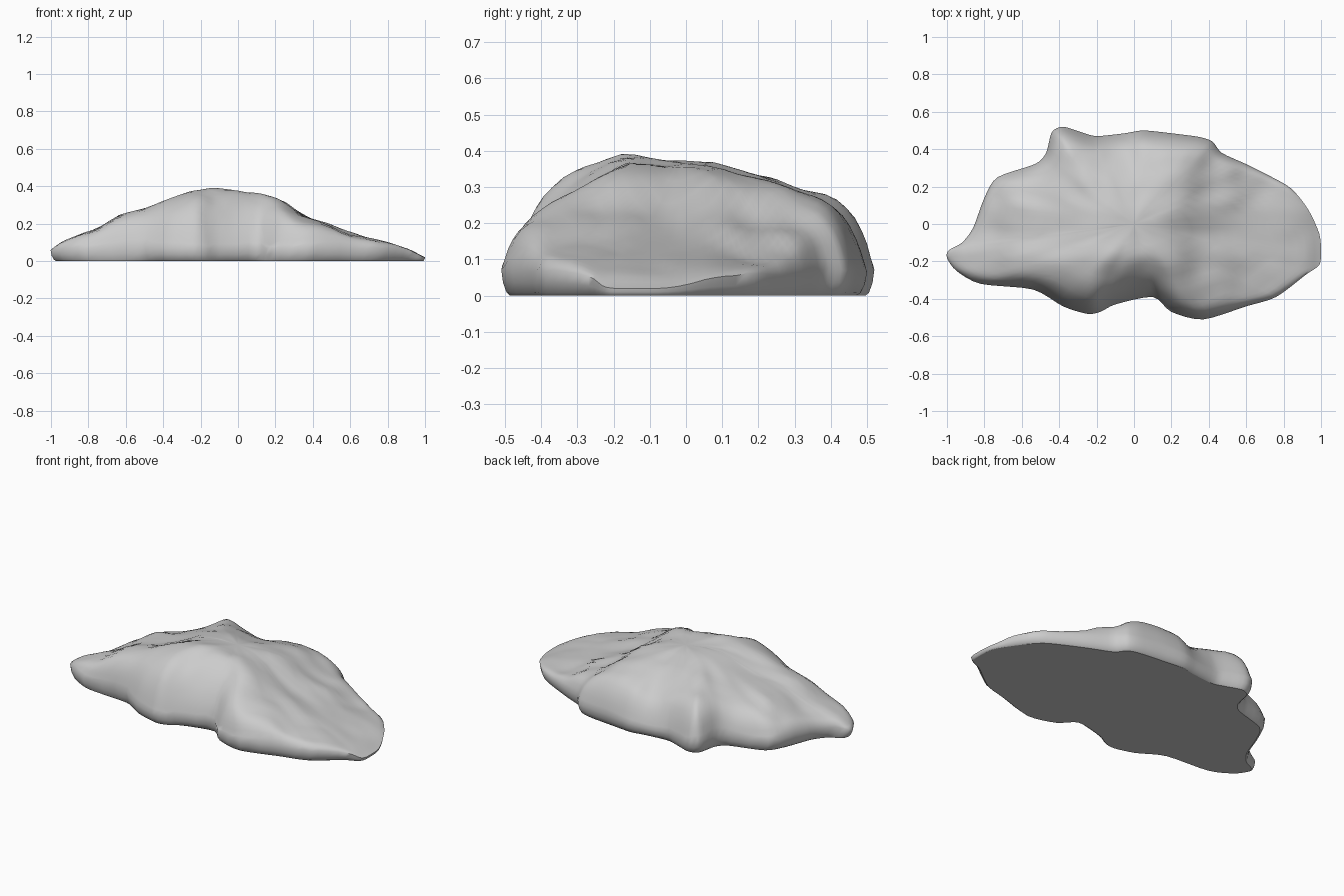
import bpy, bmesh, math
from mathutils import Vector, noise

if "Cube" in bpy.data.objects:
    bpy.data.objects.remove(bpy.data.objects["Cube"])

# Plan outline, anticlockwise from the right tip
OUTLINE = [(1, -.15), (.99, -.05), (.93, .08), (.84, .19), (.72, .26), (.6, .32), (.47, .38),
           (.42, .44), (.35, .465), (.2, .485), (.05, .5), (-.05, .485), (-.2, .47), (-.28, .49),
           (-.38, .52), (-.44, .49), (-.47, .38), (-.53, .32), (-.73, .25), (-.8, .14),
           (-.86, -.02), (-.92, -.1), (-.99, -.14), (-1, -.18), (-.95, -.25), (-.82, -.32),
           (-.54, -.35), (-.38, -.44), (-.25, -.48), (-.18, -.47), (-.1, -.43), (.1, -.39),
           (.2, -.47), (.37, -.51), (.6, -.44), (.76, -.39), (.92, -.27), (.99, -.22)]
# Height along x, scale along y, and height cap by distance from the rim
CREST = [(-1, .06), (-.97, .095), (-.88, .13), (-.75, .18), (-.64, .26), (-.5, .29), (-.42, .32),
         (-.33, .355), (-.24, .405), (-.13, .42), (0, .405), (.13, .39), (.26, .345), (.36, .26),
         (.5, .205), (.56, .17), (.7, .125), (.83, .095), (.93, .06), (1, .015)]
ACROSS = [(-.5, .93), (-.28, .97), (-.18, 1), (-.06, .91), (.08, .91), (.16, .86), (.24, .86),
          (.33, .82), (.5, .76)]
RIM = [(0, .07), (.015, .13), (.03, .175), (.06, .25), (.1, .33), (.18, .46), (.3, .68), (.6, 1)]
# Local bumps and hollows: x, y, radius x, radius y, height
BUMPS = [(.03, -.31, .13, .09, -.025), (-.52, .26, .1, .1, -.015), (-.42, .36, .12, .1, .03),
         (-.4, -.2, .06, .06, .015), (-.6, .1, .07, .04, .015), (.52, .08, .03, .14, .015),
         (-.07, .34, .17, .14, -.06), (.7, .2, .2, .15, -.02)]


def lerp(table, t):
    if t <= table[0][0]:
        return table[0][1]
    for (a, p), (b, q) in zip(table, table[1:]):
        if t <= b:
            return p + (q - p) * (t - a) / (b - a)
    return table[-1][1]


def soft(table, t):
    return sum(lerp(table, t + d) for d in (-.025, 0, .025)) / 3


def catmull(points, steps):
    pts, out, n = [Vector(p) for p in points], [], len(points)
    for i in range(n):
        a, b, c, d = (pts[(i + k) % n] for k in (-1, 0, 1, 2))
        for s in range(steps):
            t = s / steps
            out.append(b + .4 * t * (c - a) * (1 - t) ** 2 - .4 * t * t * (1 - t) * (d - b)
                       + (3 * t * t - 2 * t ** 3) * (c - b))
    return out


rim = catmull(OUTLINE, 4)
N = len(rim)


def rim_distance(p):
    best = 9
    for i in range(0, N, 2):
        a, b = rim[i], rim[(i + 2) % N]
        e = b - a
        t = max(0, min(1, (p - a).dot(e) / e.dot(e)))
        best = min(best, (p - a - e * t).length)
    return best


def height(p):
    x, y = p
    shift = .15 * (y - .1) * max(0, 1 - abs(x - .35) / .4)
    top = soft(CREST, x - shift) * soft(ACROSS, y)
    edge = lerp(RIM, rim_distance(p))
    h = (top ** -4 + edge ** -4) ** (-1 / 4)
    fade = min(1, h / .15)
    for bx, by, rx, ry, amount in BUMPS:
        h += amount * fade * math.exp(-((x - bx) / rx) ** 2 - ((y - by) / ry) ** 2)
    n = noise.noise(Vector((x * 5, y * 5, 1.7))) * .012
    n += noise.noise(Vector((x * 11, y * 11, 4.2))) * .01
    return max(.012, h + n * fade)


# Rock: flat base, undercut rim, then rings climbing to the summit
bm = bmesh.new()
scales = [1, .985, .965, .94, .91, .87, .83, .78, .73, .67, .61, .54, .47, .39, .31, .22, .12]
rings = []
for inset, lift in ((.03, 0), (.018, .12), (.006, .5)):
    ring = []
    for p in rim:
        q = p - p.normalized() * inset * min(1, height(p) / .05)
        ring.append(bm.verts.new((q.x, q.y, height(p) * lift)))
    rings.append(ring)
for s in scales:
    rings.append([bm.verts.new((p.x * s, p.y * s, height(p * s))) for p in rim])
for lo, hi in zip(rings, rings[1:]):
    for i in range(N):
        j = (i + 1) % N
        bm.faces.new((lo[i], lo[j], hi[j], hi[i]))
summit = bm.verts.new((0, 0, height(Vector((0, 0)))))
for i in range(N):
    bm.faces.new((rings[-1][i], rings[-1][(i + 1) % N], summit))
upper = [v for ring in rings[4:] for v in ring] + [summit]
bmesh.ops.smooth_vert(bm, verts=upper, factor=.4, use_axis_z=True)
base = bm.faces.new(rings[0][::-1])
base_index = len(bm.faces) - 1

mesh = bpy.data.meshes.new("rock")
bm.to_mesh(mesh)
bm.free()
rock = bpy.data.objects.new("rock", mesh)
bpy.context.collection.objects.link(rock)
bpy.context.view_layer.objects.active = rock
rock.select_set(True)
bpy.ops.object.shade_smooth_by_angle(angle=math.radians(60))
# Flat shading for the base
mesh.polygons[base_index].use_smooth = False
